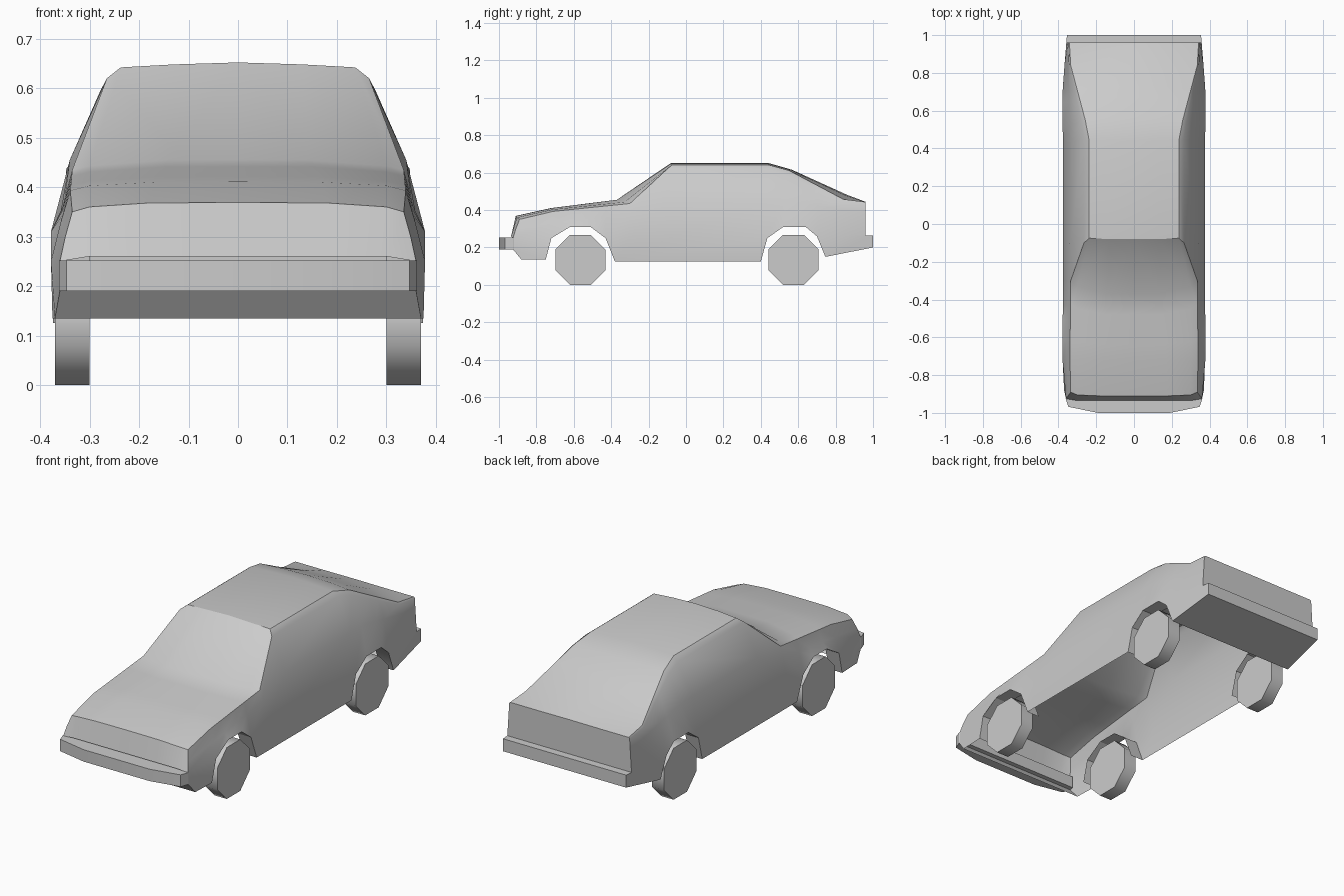
import bpy
import bmesh
import math
from mathutils import Vector

default = bpy.data.objects.get("Cube")
if default:
    bpy.data.objects.remove(default, do_unlink=True)

paint = bpy.data.materials.new("plain_grey")
paint.use_nodes = True
grey = (0.6, 0.6, 0.6, 1.0)
paint.diffuse_color = grey
paint.node_tree.nodes["Principled BSDF"].inputs["Base Color"].default_value = grey


def make_object(name, faces, angle=30, mirror=True):
    """Build an object from faces given as corner points, mirrored across x."""
    bm = bmesh.new()
    for corners in faces:
        bm.faces.new([bm.verts.new(c) for c in corners])
    bmesh.ops.remove_doubles(bm, verts=bm.verts, dist=0.0005)
    bmesh.ops.recalc_face_normals(bm, faces=bm.faces)
    mesh = bpy.data.meshes.new(name)
    bm.to_mesh(mesh)
    bm.free()
    mesh.materials.append(paint)
    obj = bpy.data.objects.new(name, mesh)
    bpy.context.collection.objects.link(obj)
    bpy.ops.object.select_all(action="DESELECT")
    obj.select_set(True)
    bpy.context.view_layer.objects.active = obj
    bpy.ops.object.shade_smooth_by_angle(angle=math.radians(angle))
    if mirror:
        mod = obj.modifiers.new("mirror", "MIRROR")
        mod.use_clip = True
    return obj


def strip(first, second):
    """Quads between two point rows of equal length."""
    return [[first[i], first[i + 1], second[i + 1], second[i]]
            for i in range(len(first) - 1)]


def to_centre(point):
    return (0, point[1], point[2])


# Lower edge of the upper body, running over both wheel arches
lower = [(.36, -.925, .25), (.378, -.72, .25), (.378, -.62, .31), (.378, -.51, .31),
         (.376, -.43, .25), (.376, -.3, .25), (.376, -.08, .25), (.376, .435, .25),
         (.378, .52, .31), (.378, .64, .31), (.378, .70, .26), (.368, .84, .262),
         (.358, .96, .265)]

# Lengthwise lines given at the key columns only
key_columns = (0, 1, 5, 6, 7, 8, 11, 12)


def lengthwise(keys):
    """Fill in the columns between the key points, following the lower edge."""
    row = []
    for i, base in enumerate(lower):
        k = max(n for n in range(len(keys) - 1) if key_columns[n] <= i)
        start, end = lower[key_columns[k]][1], lower[key_columns[k + 1]][1]
        t = (base[1] - start) / (end - start)
        row.append(tuple(Vector(keys[k]).lerp(Vector(keys[k + 1]), t)))
    return row


belt = lengthwise([(.349, -.91, .30), (.358, -.715, .33), (.35, -.3, .38), (.34, -.1, .455),
                   (.34, .435, .455), (.34, .53, .455), (.349, .84, .40), (.35, .96, .39)])
shoulder = lengthwise([(.335, -.89, .35), (.339, -.71, .393), (.335, -.3, .435), (.265, -.1, .62),
                       (.265, .45, .62), (.278, .54, .595), (.34, .84, .447), (.347, .96, .437)])
roof_edge = lengthwise([(.3, -.905, .36), (.3, -.715, .403), (.3, -.33, .443), (.237, -.075, .642),
                        (.237, .44, .642), (.258, .55, .612), (.335, .84, .458), (.342, .96, .443)])
crown = lengthwise([(.18, -.91, .368), (.17, -.72, .41), (.14, -.37, .455), (.13, -.08, .648),
                    (.13, .44, .648), (.14, .56, .615), (.18, .855, .478), (.18, .96, .443)])
centre = lengthwise([(0, -.91, .369), (0, -.72, .411), (0, -.37, .455), (0, -.08, .652),
                     (0, .44, .652), (0, .565, .616), (0, .86, .482), (0, .96, .444)])

# Upper body: sides, pillars, hood, windshield, roof and hatch
rows = [lower, belt, shoulder, roof_edge, crown, centre]
body = []
for outer, inner in zip(rows, rows[1:]):
    body += strip(outer, inner)

# Nose panel and tail panel close the ends of the shell
for end, foot_y, foot_z in ((0, -.935, .26), (-1, .96, .265)):
    feet = [(row[end][0], foot_y, foot_z) for row in (roof_edge, crown, centre)]
    tops = [row[end] for row in (roof_edge, crown, centre)]
    body += strip(tops, feet)
    body.append([tops[0], feet[0], lower[end], belt[end], shoulder[end]])

# Lower side panels: in front of, between and behind the wheels
front_foot = (.375, -.75, .135)
chin = (.37, -.88, .135)
chin_top = (.36, -.925, .19)
sill_front, sill_rear = (.374, -.38, .125), (.374, .4, .125)
rear_foot = (.375, .745, .15)
tail_low, tail_high = (.355, 1, .2), (.355, 1, .265)
body.append([lower[0], lower[1], front_foot, chin, chin_top])
sill_top = lower[4:8]
body.append(sill_top + [sill_rear, sill_front])
body.append(lower[10:] + [tail_high, tail_low, rear_foot])
make_object("body_shell", body)

# Chin panel below the front bumper
make_object("front_valance", strip([chin_top, chin], [to_centre(chin_top), to_centre(chin)]))

# Rear bumper: ledge, back face and sloping underside
edge = [lower[-1], tail_high, tail_low, rear_foot]
make_object("rear_bumper", strip(edge, [to_centre(p) for p in edge]))

# Front bumper with angled corners
plan = [(0, -1), (.19, -1), (.347, -.968), (.362, -.925), (.355, -.9), (0, -.9)]
low = [(x, y, .19) for x, y in plan]
high = [(x, y, .252) for x, y in plan]
make_object("front_bumper", strip(low, high) + [low, high])

# Wheel arch liners folding inward from the body side
arches = {"front": [front_foot] + lower[1:5] + [sill_front],
          "rear": [sill_rear] + lower[7:11] + [rear_foot]}
for place, arch in arches.items():
    make_object(place + "_arch_liners", strip(arch, [(.3, y, z) for x, y, z in arch]))

# Eight-sided wheels standing on a flat side
half_height = .134
radius = half_height / math.cos(math.pi / 8)
for place, wheel_y in (("front", -.565), ("rear", .575)):
    for side, sign in (("left", 1), ("right", -1)):
        rings = []
        for x in (.3, .37):
            turns = [math.pi * (2 * n + 1) / 8 for n in range(8)]
            rings.append([(sign * x, wheel_y + radius * math.cos(a),
                           half_height + radius * math.sin(a)) for a in turns])
        inner, outer = rings
        tread = strip(inner + inner[:1], outer + outer[:1])
        make_object(place + "_" + side + "_wheel", tread + [inner, outer], 60, False)
